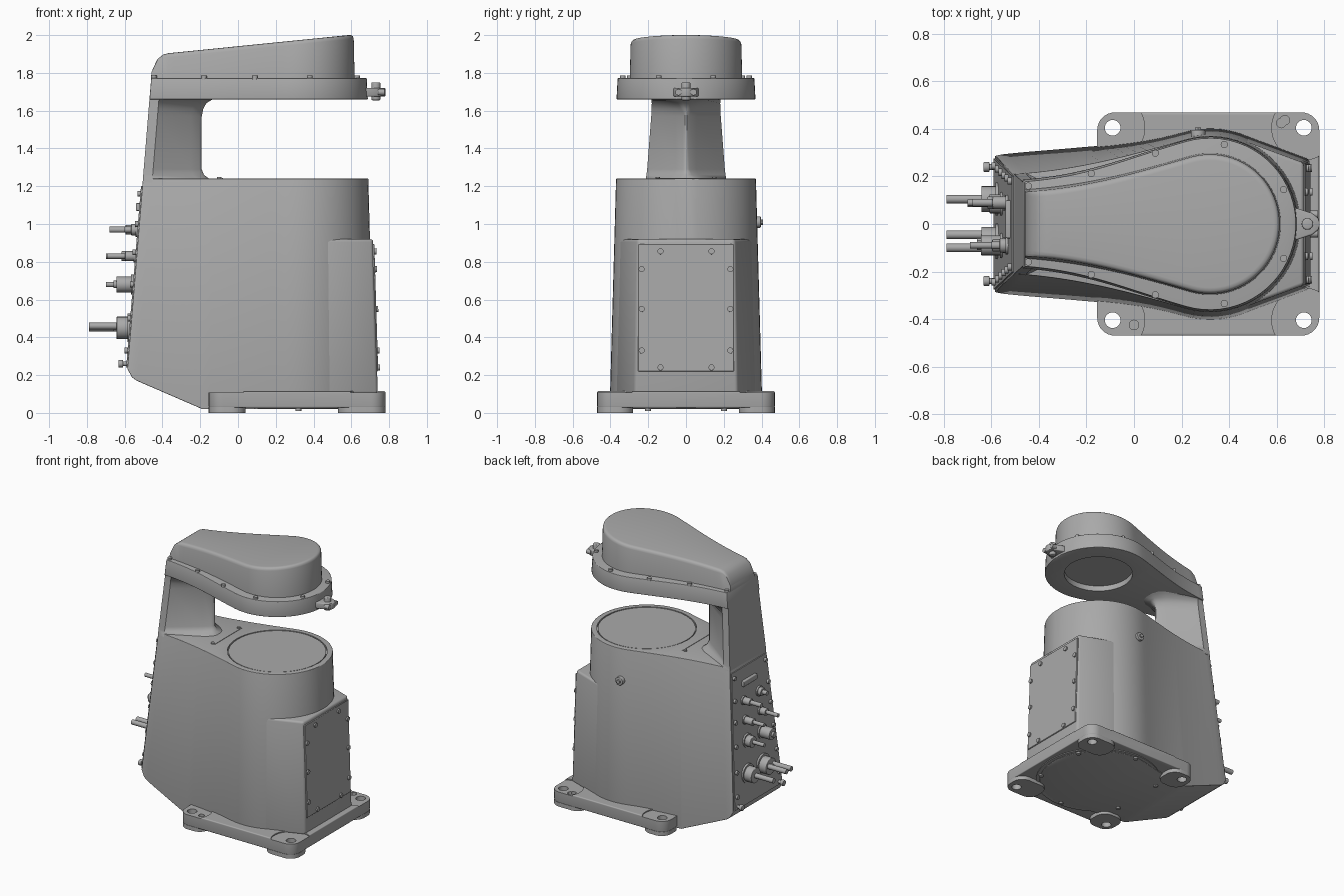
import bpy, bmesh, math
from mathutils import Vector, Matrix

old = bpy.data.objects.get("Cube")
if old:
    bpy.data.objects.remove(old, do_unlink=True)

grey = bpy.data.materials.new("casting grey")
grey.use_nodes = True
grey.diffuse_color = (0.4, 0.4, 0.4, 1)
grey.node_tree.nodes["Principled BSDF"].inputs["Base Color"].default_value = (0.4, 0.4, 0.4, 1)

CX = 0.32  # axis of the round head and turntable


def activate(ob):
    bpy.ops.object.select_all(action='DESELECT')
    ob.select_set(True)
    bpy.context.view_layer.objects.active = ob


def finish(name, bm, bevel=0, segments=3):
    bmesh.ops.recalc_face_normals(bm, faces=bm.faces)
    me = bpy.data.meshes.new(name)
    bm.to_mesh(me)
    bm.free()
    me.materials.append(grey)
    ob = bpy.data.objects.new(name, me)
    bpy.context.collection.objects.link(ob)
    activate(ob)
    if bevel:
        mod = ob.modifiers.new("bevel", 'BEVEL')
        mod.width, mod.segments = bevel, segments
        mod.limit_method, mod.angle_limit = 'ANGLE', math.radians(40)
        bpy.ops.object.modifier_apply(modifier=mod.name)
    bpy.ops.object.shade_smooth_by_angle(angle=math.radians(35))
    return ob


def loft(rings):
    """Skin mirrored half rings of (x, y, z); caps are strips across y."""
    bm = bmesh.new()
    n = len(rings[0])
    rows = []
    for half in rings:
        full = half + [(x, -y, z) for x, y, z in reversed(half)]
        rows.append([bm.verts.new(p) for p in full])
    for a, b in zip(rows, rows[1:]):
        for i in range(2 * n):
            j = (i + 1) % (2 * n)
            bm.faces.new((a[i], a[j], b[j], b[i]))
    for row in (rows[0], rows[-1]):
        for i in range(n - 1):
            bm.faces.new((row[i], row[i + 1], row[2 * n - 2 - i], row[2 * n - 1 - i]))
    return bm


def teardrop(xl, yl, r, z, steps=18, start=106):
    """Half plan outline: flared side running into a round nose."""
    a = math.radians(start)
    p3 = Vector((CX + r * math.cos(a), r * math.sin(a)))
    p2 = p3 - Vector((math.sin(a), -math.cos(a))) * 0.27
    p0, p1 = Vector((xl, yl)), Vector((xl + 0.27, yl + 0.02))
    pts = []
    for i in range(steps):
        t = i / steps
        s = 1 - t
        pts.append(p0 * s**3 + p1 * 3 * s * s * t + p2 * 3 * s * t * t + p3 * t**3)
    for i in range(steps + 1):
        b = a + (math.radians(3) - a) * i / steps
        pts.append(Vector((CX + r * math.cos(b), r * math.sin(b))))
    return [(p.x, p.y, z) for p in pts]


def rod(name, start, axis, r, length, sides=20, bevel=0, r2=None):
    bm = bmesh.new()
    axis = Vector(axis).normalized()
    m = Matrix.Translation(Vector(start) + axis * length / 2) @ axis.to_track_quat('Z', 'Y').to_matrix().to_4x4()
    bmesh.ops.create_cone(bm, cap_ends=True, segments=sides, radius1=r,
                          radius2=r if r2 is None else r2, depth=length, matrix=m)
    return finish(name, bm, bevel)


def slab(name, x0, x1, y0, y1, z0, z1, corner=0, bevel=0):
    bm = bmesh.new()
    size = Vector((x1 - x0, y1 - y0, z1 - z0))
    mid = Vector((x0 + x1, y0 + y1, z0 + z1)) / 2
    bmesh.ops.create_cube(bm, size=1, matrix=Matrix.Translation(mid) @ Matrix.Diagonal((*size, 1)))
    if corner:
        edges = [e for e in bm.edges if abs(e.verts[0].co.z - e.verts[1].co.z) > 1e-4]
        bmesh.ops.bevel(bm, geom=edges, offset=corner, segments=8, profile=0.5, affect='EDGES')
    return finish(name, bm, bevel)


def cut(target, cutter):
    activate(target)
    mod = target.modifiers.new("cut", 'BOOLEAN')
    mod.operation, mod.solver, mod.object = 'DIFFERENCE', 'EXACT', cutter
    bpy.ops.object.modifier_apply(modifier=mod.name)
    bpy.data.objects.remove(cutter, do_unlink=True)
    activate(target)
    bpy.ops.object.shade_smooth_by_angle(angle=math.radians(35))


def back_x(z):
    return -0.605 + 0.082 * z


def back_w(z):
    return 0.305 - 0.077 * z


UP, DOWN, BACK = (0, 0, 1), (0, 0, -1), (-1, 0, 0)

# Main casting, with its lower rear corner sliced off along a rounded slope
bm = loft([teardrop(back_x(z), back_w(z), 0.405 - 0.028 * z, z) for z in (0.02, 1.24)])
for co, no in (((-0.54, 0, 0.172), (-0.16, 0, -0.37)), ((-0.552, 0, 0.182), (-0.6, 0, -0.8)),
               ((-0.572, 0, 0.208), (-0.88, 0, -0.47))):
    res = bmesh.ops.bisect_plane(bm, geom=bm.verts[:] + bm.edges[:] + bm.faces[:],
                                 plane_co=co, plane_no=no, clear_outer=True)
    bmesh.ops.holes_fill(bm, edges=[e for e in res["geom_cut"] if isinstance(e, bmesh.types.BMEdge)])
finish("main_body", bm, 0.012)

# Angular housing on the nose side, tangent to the round body
rings = []
for z, x, y in ((0.1, 0.74, 0.272), (0.92, 0.715, 0.257)):
    r, a = 0.404 - 0.028 * z, math.radians(70)
    rings.append([(0.3, r * 0.9, z), (CX + r * math.cos(a), r * math.sin(a), z), (x, y, z)])
finish("nose_housing", loft(rings), 0.015)

# Access panel and its bolts
panel = [[(0.70, 0.255, z), (0.749 - 0.0305 * z, 0.255, z)] for z in (0.22, 0.895)]
finish("access_panel", loft(panel), 0.003, 1)
for y, z in ((0.235, 0.76), (0.235, 0.55), (0.235, 0.33), (0.135, 0.855), (0.135, 0.24)):
    for s in (-1, 1):
        rod("panel_bolt", (0.735 - 0.03 * z, s * y, z), (1, 0, 0.03), 0.016, 0.024, 12)

# Turntable disc with a surrounding gap, and a strip in front of the neck
cut(bpy.data.objects["main_body"], rod("disc_recess", (CX, 0, 1.225), UP, 0.333, 0.1, 72))
rod("turntable_disc", (CX, 0, 1.2), UP, 0.326, 0.038, 72)
slab("neck_strip", -0.085, -0.08, -0.16, 0.16, 1.235, 1.243)
for s in (-1, 1):
    rod("top_screw", (-0.1, s * 0.15, 1.235), UP, 0.012, 0.014, 12)

# Wedge-shaped neck flaring into the body and the arm
rings = []
for z, flare in ((1.22, 0.05), (1.243, 0.035), (1.26, 0.012), (1.29, 0), (1.57, 0), (1.61, 0.008),
                 (1.64, 0.025), (1.655, 0.05), (1.67, 0.07)):
    w, xb = back_w(z), back_x(z)
    rings.append([(xb, w, z), (xb + 0.05, w + flare * 0.1, z), (-0.25 + flare, 0.055 + flare, z),
                  (-0.205 + flare, 0.018 + flare, z), (-0.192 + flare, 0.004 + flare / 2, z)])
finish("neck", loft(rings))

# Overhanging arm with a round recess underneath
arm = finish("arm", loft([teardrop(back_x(z), back_w(z) + 0.01, r, z)
                          for z, r in ((1.66, 0.368), (1.772, 0.362))]), 0.008)
cut(arm, rod("arm_recess", (CX, 0, 1.6), UP, 0.235, 0.1, 64))


# Sloped cap on the arm, rounded down at the rear
def cap_height(x):
    if x < -0.36:
        t = min(1, (-0.36 - x) / 0.1)
        return 1.78 + 0.125 * math.sqrt(max(0, 1 - t * t))
    return 1.905 + 0.097 * (x + 0.36) / 0.965


def cap_ring(inset, drop):
    pts = teardrop(-0.458, 0.135 - inset, 0.293 - inset, 0, 26)
    return [(x, y, cap_height(x) - drop * min(1, (x + 0.46) / 0.1)) for x, y, z in pts]


base = [(x, y, 1.765) for x, y, z in teardrop(-0.461, 0.145, 0.298, 0, 26)]
finish("arm_cap", loft([base, cap_ring(0, 0.022), cap_ring(0.004, 0.009),
                        cap_ring(0.012, 0.002), cap_ring(0.025, 0)]))

# Flange bolts
for x, y in ((-0.445, 0.16), (-0.18, 0.213), (0.09, 0.298), (0.38, 0.335), (0.63, 0.145)):
    for s in (-1, 1):
        rod("flange_bolt", (x, s * y, 1.765), UP, 0.015, 0.021, 12)

# Lug at the tip of the arm
bm = loft([[(0.64, 0.075, z), (0.69, 0.065, z), (0.75, 0.045, z), (0.775, 0.025, z), (0.782, 0.006, z)]
           for z in (1.675, 1.72)])
finish("lug", bm, 0.006)
rod("lug_pin", (0.73, 0, 1.655), UP, 0.024, 0.095, 16, 0.006)
for s in (-1, 1):
    rod("lug_screw", (0.74, s * 0.04, 1.698), (1, 0, 0), 0.017, 0.035, 12)

# Side plug
rod("side_plug", (0.27, 0.34, 1.01), (0, 1, 0), 0.03, 0.056, 24, 0.004)
rod("side_plug_tip", (0.27, 0.38, 1.01), (0, 1, 0), 0.014, 0.027, 6)

# Base plate: corner feet, shallow corner seats and mounting holes
plate = slab("base_plate", -0.155, 0.78, -0.47, 0.47, 0.028, 0.115, 0.075, 0.006)
feet = []
for x0, x1 in ((-0.155, 0.04), (0.53, 0.78)):
    for y0, y1 in ((-0.47, -0.28), (0.28, 0.47)):
        feet.append(slab("foot", x0, x1, y0, y1, 0, 0.03, 0.075))
for x in (-0.09, 0.715):
    for y in (-0.405, 0.405):
        cut(plate, rod("seat_cutter", (x, y, 0.107), UP, 0.135, 0.05, 48))
        cut(plate, rod("hole_cutter", (x, y, -0.05), UP, 0.033, 0.3, 24))
for x, y, r in ((0, -0.425, 0.02), (0.62, 0.425, 0.02), (0.635, 0.437, 0.02)):
    cut(plate, rod("pin_cutter", (x, y, -0.05), UP, r, 0.3, 20))
for foot in feet:
    for x in (-0.09, 0.715):
        if abs(foot.data.vertices[0].co.x - x) < 0.3:
            y = math.copysign(0.405, foot.data.vertices[0].co.y)
            cut(foot, rod("hole_cutter", (x, y, -0.05), UP, 0.033, 0.2, 24))
rod("bottom_cover", (CX, 0, 0.022), UP, 0.43, 0.02, 64)
for i in range(6):
    a = math.radians(30 + 60 * i)
    rod("cover_bolt", (CX + 0.4 * math.cos(a), 0.4 * math.sin(a), 0.03), DOWN, 0.016, 0.02, 12)

# Rear connector panel with edge bolts
panel = [[(back_x(z) - 0.007, back_w(z) - 0.01, z), (back_x(z) + 0.02, back_w(z) - 0.01, z)]
         for z in (0.24, 1.2)]
finish("rear_panel", loft(panel))
for z in (0.33, 0.5, 0.68, 0.85, 1.0, 1.16):
    for s in (-1, 1):
        rod("rear_bolt", (back_x(z), s * (back_w(z) - 0.035), z), BACK, 0.015, 0.022, 12)
for s in (-1, 1):
    rod("rear_knob", (back_x(0.26), s * 0.24, 0.26), BACK, 0.012, 0.04, 12)
    rod("rear_knob_head", (back_x(0.26) - 0.025, s * 0.24, 0.26), BACK, 0.021, 0.025, 12, 0.004)


# Plugs and cables: stepped collar, then a thinner tail to a given x
def plug(y, z, collar, depth, tail, tip):
    x = back_x(z)
    rod("plug_flange", (x, y, z), BACK, collar * 1.25, 0.016, 20)
    rod("plug_collar", (x, y, z), BACK, collar, depth, 20, 0.004)
    rod("plug_tail", (x, y, z), BACK, tail, x - tip, 16)


plug(0.105, 0.45, 0.055, 0.075, 0.018, -0.79)
plug(-0.072, 0.45, 0.06, 0.075, 0.02, -0.66)
for y in (-0.045, -0.1):
    rod("cable", (-0.6, y, 0.46), BACK, 0.018, 0.19, 16)
plug(0.085, 0.68, 0.04, 0.06, 0.014, -0.70)
plug(-0.09, 0.68, 0.042, 0.095, 0.02, -0.66)
plug(0.09, 0.83, 0.026, 0.08, 0.014, -0.70)
plug(-0.09, 0.83, 0.026, 0.06, 0.014, -0.69)
plug(0.09, 0.97, 0.026, 0.07, 0.016, -0.68)
plug(-0.09, 0.97, 0.03, 0.04, 0.016, -0.60)
slab("rear_socket", back_x(1.09) - 0.025, back_x(1.09) + 0.01, -0.06, 0.1, 1.07, 1.11, 0, 0.005)
